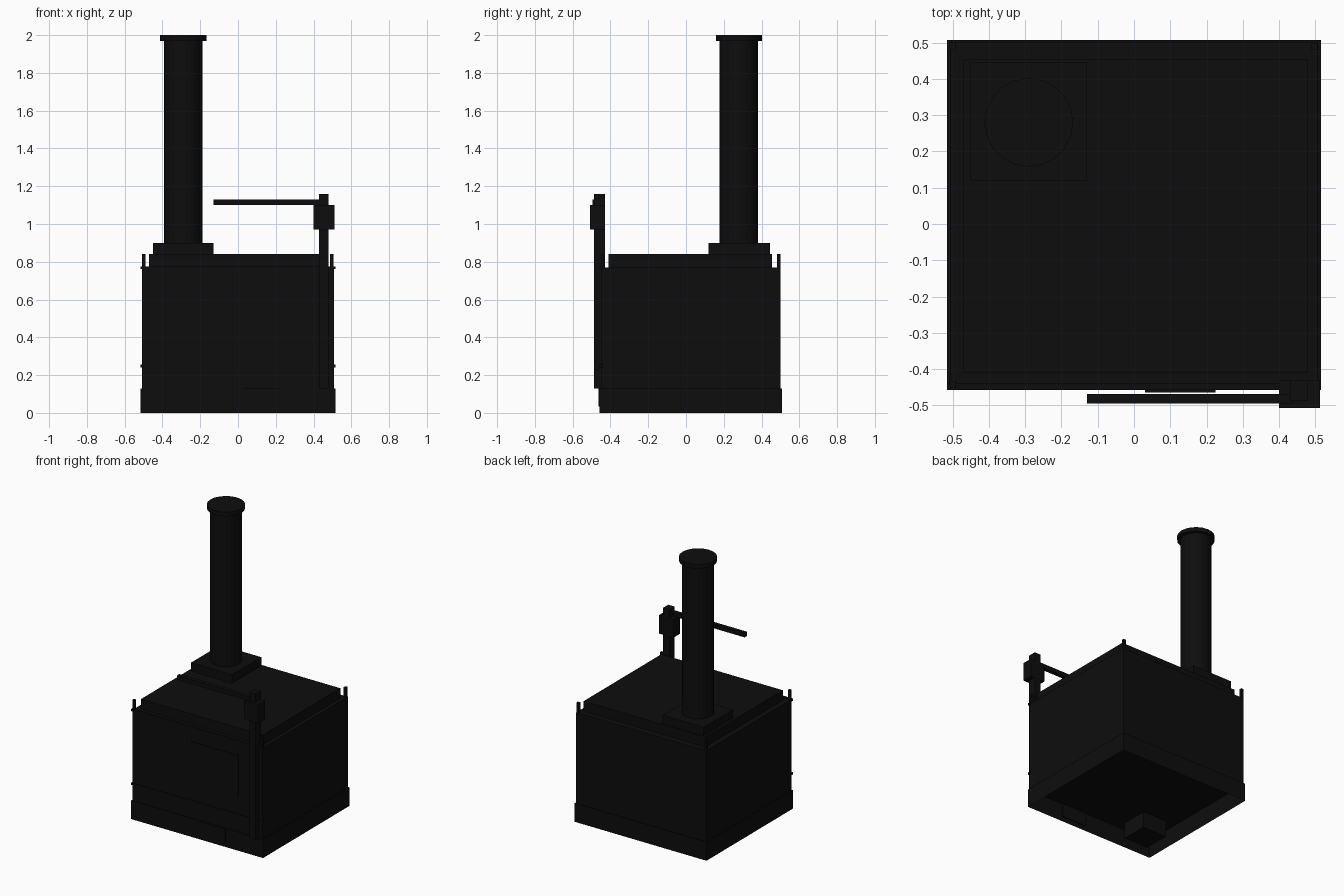
import bpy
import bmesh

cube = bpy.data.objects.get("Cube")
if cube:
    bpy.data.objects.remove(cube, do_unlink=True)

iron = bpy.data.materials.new("black_iron")
iron.use_nodes = True
colour = (0.004, 0.004, 0.004, 1)
iron.diffuse_color = colour
iron.node_tree.nodes["Principled BSDF"].inputs["Base Color"].default_value = colour


def add(name, bm):
    mesh = bpy.data.meshes.new(name)
    bm.to_mesh(mesh)
    bm.free()
    mesh.materials.append(iron)
    obj = bpy.data.objects.new(name, mesh)
    bpy.context.collection.objects.link(obj)
    return obj


def box(name, x, y, z, open_bottom=False):
    """Box from (low, high) ranges on each axis."""
    bm = bmesh.new()
    bmesh.ops.create_cube(bm, size=1)
    for v in bm.verts:
        v.co = [r[1] if c > 0 else r[0] for c, r in zip(v.co, (x, y, z))]
    if open_bottom:
        low = [f for f in bm.faces if f.normal.z < -0.5]
        bmesh.ops.delete(bm, geom=low, context="FACES_ONLY")
    return add(name, bm)


def tube(name, radius, z, sides=20):
    """Upright cylinder on the chimney axis."""
    bm = bmesh.new()
    bmesh.ops.create_cone(bm, cap_ends=True, segments=sides, radius1=radius,
                          radius2=radius, depth=z[1] - z[0])
    bmesh.ops.translate(bm, verts=bm.verts, vec=(-0.29, 0.28, sum(z) / 2))
    obj = add(name, bm)
    bpy.ops.object.select_all(action="DESELECT")
    obj.select_set(True)
    bpy.context.view_layer.objects.active = obj
    bpy.ops.object.shade_smooth_by_angle()


# Hollow skirt, body and raised lid
box("base_skirt", (-0.515, 0.515), (-0.457, 0.507), (0, 0.13), open_bottom=True)
box("body", (-0.507, 0.507), (-0.45, 0.5), (0.129, 0.77))
box("lid", (-0.47, 0.48), (-0.41, 0.455), (0.769, 0.84))
box("inner_foot", (-0.43, -0.24), (-0.38, -0.19), (0.01, 0.125))

# Front trim strips, door and ash drawer
for i, z in enumerate((0.25, 0.77)):
    box(f"front_trim_{i + 1}", (-0.515, 0.515), (-0.457, -0.44), (z - 0.009, z + 0.006))
box("front_door", (-0.06, 0.32), (-0.455, -0.445), (0.37, 0.67))
box("ash_drawer", (0.03, 0.225), (-0.464, -0.45), (0.035, 0.128))

# Corner rods
for side, x in (("left", 0.497), ("right", -0.5)):
    for end, y in (("front", -0.442), ("back", 0.49)):
        box(f"{end}_{side}_corner_rod", (x - 0.009, x + 0.009),
            (y - 0.009, y + 0.009), (0.13, 0.84))

# Chimney
box("chimney_plinth", (-0.45, -0.13), (0.12, 0.445), (0.839, 0.9))
tube("chimney_pipe", 0.102, (0.88, 1.985))
tube("chimney_cap", 0.122, (1.97, 2.0))

# Upright post with bracket and swing arm
box("arm_post", (0.43, 0.48), (-0.488, -0.43), (0.13, 1.16))
box("arm_bracket", (0.4, 0.512), (-0.507, -0.43), (0.97, 1.1))
box("swing_arm", (-0.13, 0.44), (-0.495, -0.468), (1.1, 1.13))
